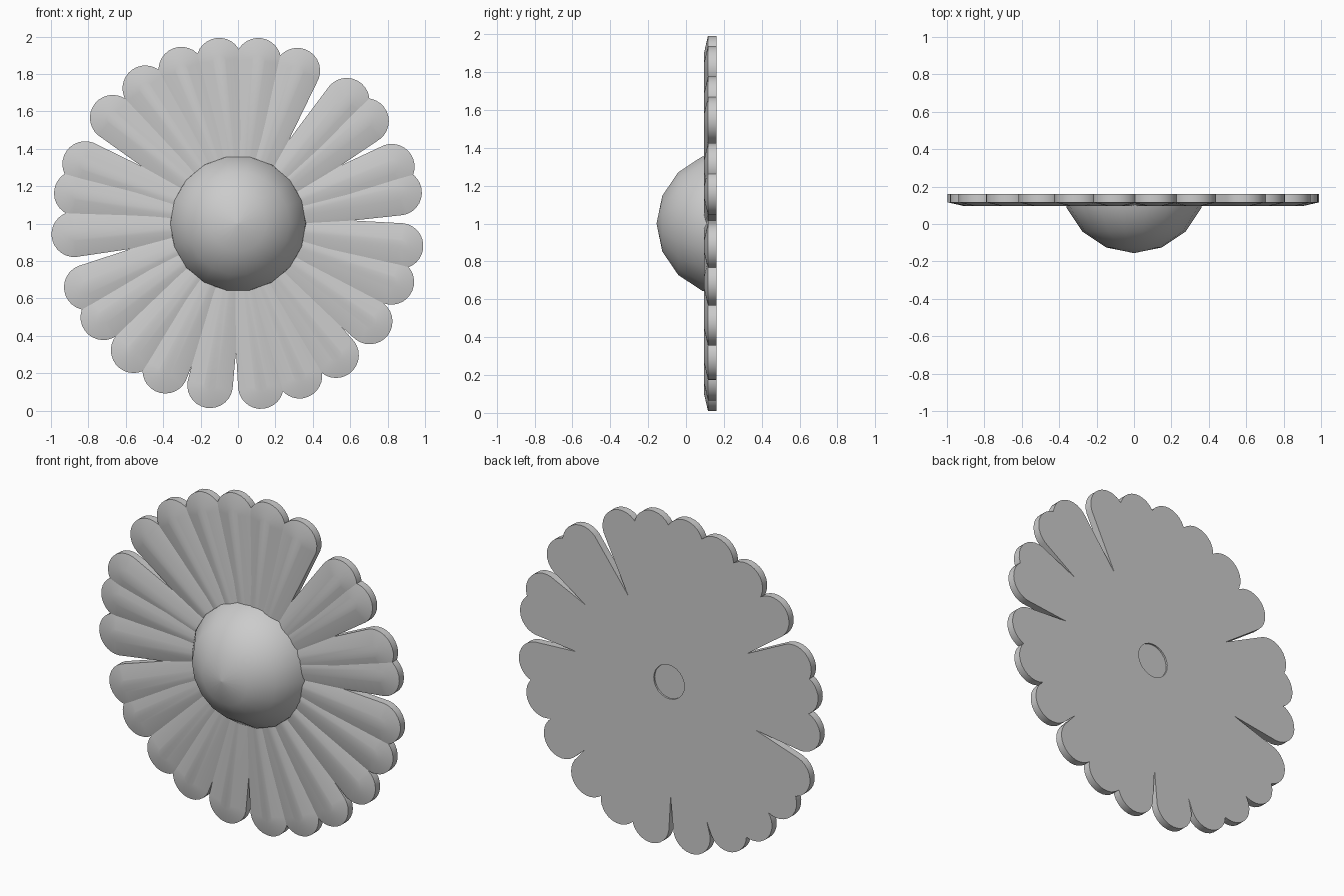
import bpy, bmesh
from math import sin, cos, pi, radians

cube = bpy.data.objects.get("Cube")
if cube:
    bpy.data.objects.remove(cube, do_unlink=True)

grey = bpy.data.materials.new("soft grey")
grey.use_nodes = True
colour = (0.6, 0.6, 0.6, 1)
grey.diffuse_color = colour
grey.node_tree.nodes["Principled BSDF"].inputs["Base Color"].default_value = colour

CENTRE_Z = 1.0
BACK = 0.16


def loft(name, rings, sharp):
    """Skin closed rings of points, cap both ends, and shade smooth by angle."""
    bm = bmesh.new()
    loops = [[bm.verts.new(p) for p in ring] for ring in rings]
    for a, b in zip(loops, loops[1:]):
        for i in range(len(a)):
            j = (i + 1) % len(a)
            bm.faces.new((a[i], a[j], b[j], b[i]))
    bm.faces.new(loops[0])
    bm.faces.new(loops[-1])
    bmesh.ops.recalc_face_normals(bm, faces=bm.faces)
    mesh = bpy.data.meshes.new(name)
    bm.to_mesh(mesh)
    bm.free()
    mesh.materials.append(grey)
    obj = bpy.data.objects.new(name, mesh)
    bpy.context.collection.objects.link(obj)
    bpy.ops.object.select_all(action='DESELECT')
    obj.select_set(True)
    bpy.context.view_layer.objects.active = obj
    bpy.ops.object.shade_smooth_by_angle(angle=radians(sharp))
    return obj


def petal_ring(y, base_half, tip_half, tip_at, base_at=0.1, steps=14):
    """Tapered strip along +x with a rounded tip, lying at depth y."""
    ring = [(base_at, y, base_half)]
    for i in range(steps + 1):
        a = pi / 2 - pi * i / steps
        ring.append((tip_at + tip_half * cos(a), y, tip_half * sin(a)))
    ring.append((base_at, y, -base_half))
    return ring


# Petals: upright rim, then sloping sides up to a narrow flat ridge
petal_angles = [96.6, 82.9, 68.8, 48.5, 38.7, 20.3, 10.9, -7.8, -20.8, -36.6,
                -53.3, -68, -82, -99.8, -116.3, -129.5, -145.2, -157.2,
                -176.3, 169.3, 158.7, 139.8, 124.4, 110.2]
for n, angle in enumerate(petal_angles):
    petal = loft(f"petal_{n + 1}", [
        petal_ring(BACK, 0.058, 0.122, 0.877),
        petal_ring(0.116, 0.058, 0.122, 0.877),
        petal_ring(0.096, 0.016, 0.034, 0.877),
    ], 20)
    petal.location.z = CENTRE_Z
    petal.rotation_euler.y = -radians(angle)

# Domed centre, sunk into the petals
RADIUS, FRONT, SIDES = 0.39, -0.155, 18
profile = [(RADIUS * sin(t), FRONT + RADIUS * (1 - cos(t)))
           for t in (radians(d) for d in (0.5, 22.5, 45, 67.5))]
profile.append((0.37, 0.15))
loft("flower_centre", [
    [(r * cos(2 * pi * i / SIDES), y, CENTRE_Z + r * sin(2 * pi * i / SIDES))
     for i in range(SIDES)] for r, y in profile], 40)
